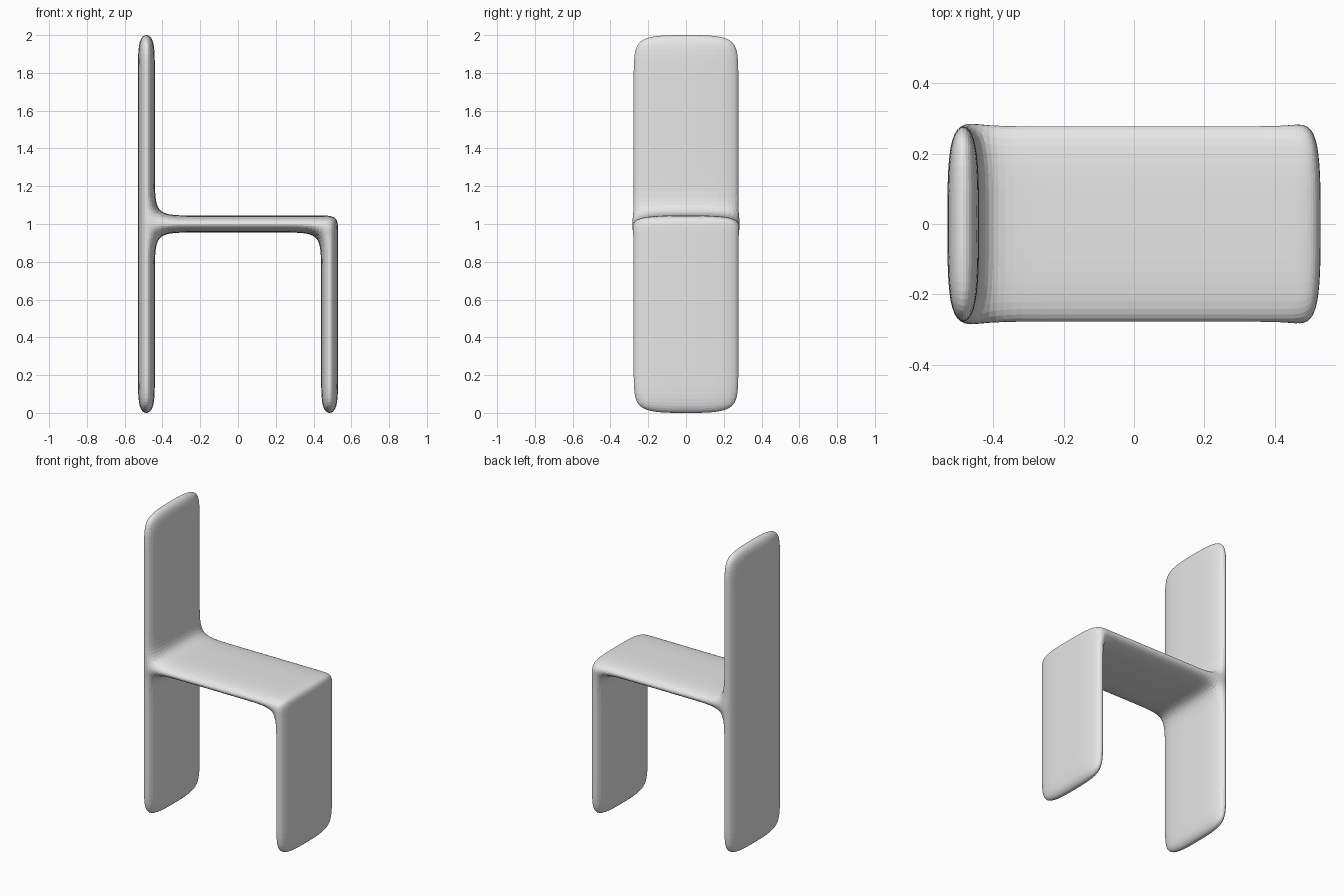
import bpy
import bmesh

cube = bpy.data.objects.get("Cube")
if cube:
    bpy.data.objects.remove(cube, do_unlink=True)

# Plain grey finish
grey = bpy.data.materials.new("plain grey")
grey.use_nodes = True
colour = (0.8, 0.8, 0.8, 1)
grey.diffuse_color = colour
grey.node_tree.nodes["Principled BSDF"].inputs["Base Color"].default_value = colour

# Cage lines: panel thickness plus holding loops beside joints and tips
HALF_X, THICK, HOLD = 0.53, 0.09, 0.17
SEAT_Z, TIP = 1.0, 1.008
DEPTHS = (-0.289, 0, 0.289)

inner = HALF_X - THICK
xs = [-HALF_X, -inner, -inner + HOLD, inner - HOLD, inner, HALF_X]
offsets = [THICK / 2, THICK / 2 + HOLD, TIP - HOLD - 0.018, TIP]
zs = [SEAT_Z - o for o in reversed(offsets)] + [SEAT_Z + o for o in offsets]

# Side outline as grid cells: tall back panel, seat, front leg panel
seat_row = len(offsets) - 1
last_col = len(xs) - 2
cells = {(0, k) for k in range(len(zs) - 1)}
cells |= {(i, seat_row) for i in range(last_col + 1)}
cells |= {(last_col, k) for k in range(seat_row)}

bm = bmesh.new()
verts = {}


def vert(i, j, k):
    key = (i, j, k)
    if key not in verts:
        verts[key] = bm.verts.new((xs[i], DEPTHS[j], zs[k]))
    return verts[key]


for i, k in sorted(cells):
    ring = [(i, k), (i + 1, k), (i + 1, k + 1), (i, k + 1)]
    # Front and back caps
    bm.faces.new([vert(a, 0, c) for a, c in ring])
    bm.faces.new([vert(a, 2, c) for a, c in reversed(ring)])
    # Broad faces along the open sides of the outline
    neighbours = [(i, k - 1), (i + 1, k), (i, k + 1), (i - 1, k)]
    for n, beside in enumerate(neighbours):
        if beside not in cells:
            (a, c), (d, e) = ring[n], ring[(n + 1) % 4]
            for j in range(2):
                bm.faces.new([vert(a, j, c), vert(a, j + 1, c),
                              vert(d, j + 1, e), vert(d, j, e)])

bmesh.ops.recalc_face_normals(bm, faces=bm.faces[:])
mesh = bpy.data.meshes.new("chair")
bm.to_mesh(mesh)
bm.free()
mesh.materials.append(grey)

# One continuous softened chair body
chair = bpy.data.objects.new("chair", mesh)
bpy.context.collection.objects.link(chair)
subdivision = chair.modifiers.new("soft edges", 'SUBSURF')
subdivision.levels = 3
subdivision.render_levels = 3
